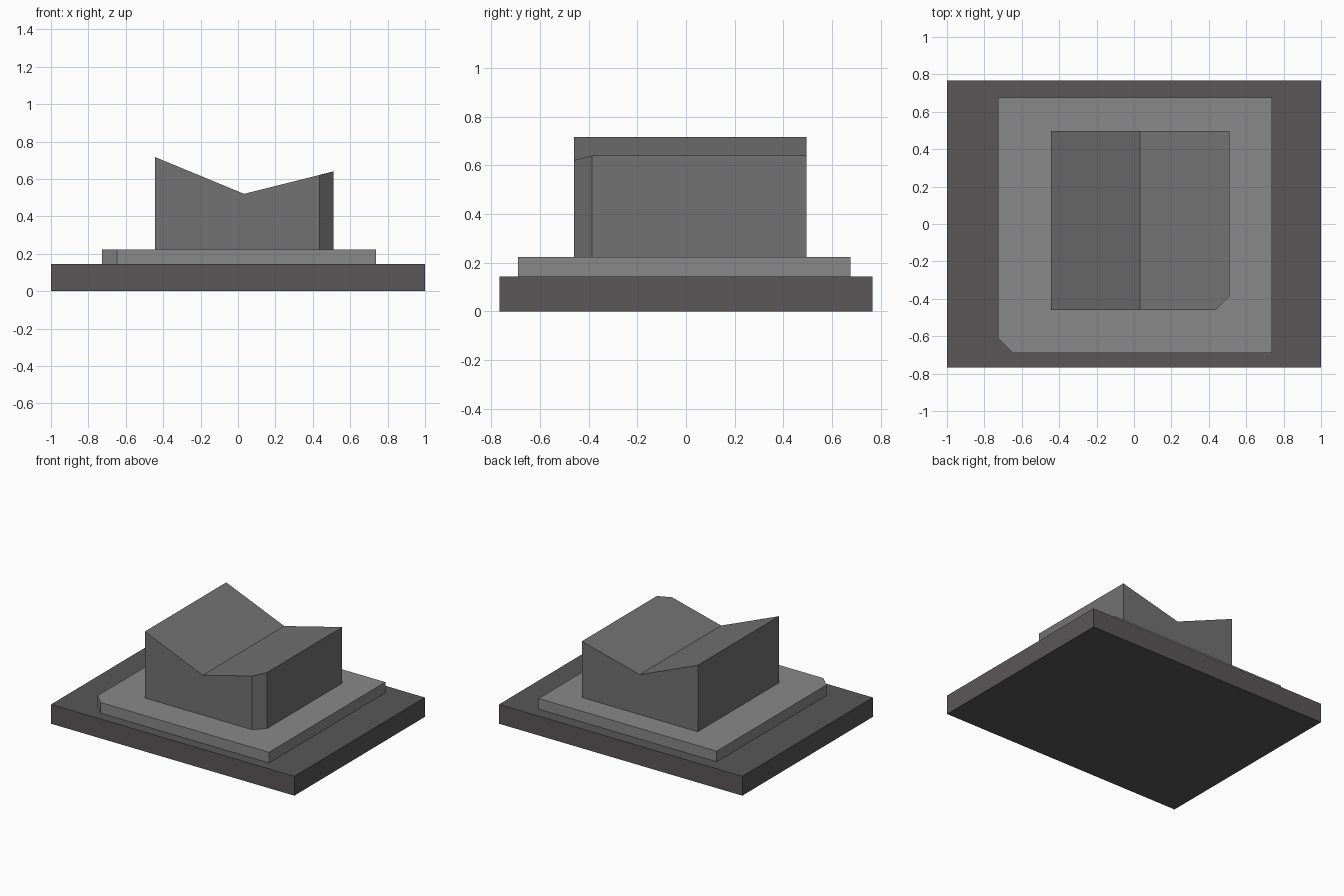
import bpy
import bmesh

if "Cube" in bpy.data.objects:
    bpy.data.objects.remove(bpy.data.objects["Cube"])


def make_part(name, outline, bottom, top, color, valley_x=None):
    """Extrude a plan outline from bottom up to the height top(x)."""
    bm = bmesh.new()
    base = bm.faces.new([bm.verts.new((x, y, bottom)) for x, y in outline])
    solid = bmesh.ops.extrude_face_region(bm, geom=[base], use_keep_orig=True)
    upper = [v for v in solid["geom"] if isinstance(v, bmesh.types.BMVert)]
    bmesh.ops.translate(bm, verts=upper, vec=(0, 0, 1))
    if valley_x is not None:
        bmesh.ops.bisect_plane(bm, geom=bm.verts[:] + bm.edges[:] + bm.faces[:],
                               plane_co=(valley_x, 0, 0), plane_no=(1, 0, 0))
    for v in bm.verts:
        if v.co.z > bottom + 0.5:
            v.co.z = top(v.co.x)
    bmesh.ops.recalc_face_normals(bm, faces=bm.faces)
    mesh = bpy.data.meshes.new(name)
    bm.to_mesh(mesh)
    bm.free()
    mat = bpy.data.materials.new(name + "_grey")
    mat.diffuse_color = (*color, 1)
    mat.use_nodes = True
    mat.node_tree.nodes["Principled BSDF"].inputs["Base Color"].default_value = mat.diffuse_color
    mesh.materials.append(mat)
    obj = bpy.data.objects.new(name, mesh)
    bpy.context.collection.objects.link(obj)
    return obj


BASE_TOP, PLINTH_TOP = 0.144, 0.223
VALLEY_X, VALLEY_Z = 0.033, 0.52


def roof(x):
    """Butterfly roof: steep left slope, gentle right slope."""
    slope = 0.197 / 0.477 if x < VALLEY_X else 0.12 / 0.477
    return VALLEY_Z + abs(x - VALLEY_X) * slope


# Ground slab
make_part("ground_slab", [(-1, -0.767), (1, -0.767), (1, 0.767), (-1, 0.767)],
          0, lambda x: BASE_TOP, (0.10, 0.095, 0.096))

# Plinth with a clipped front left corner
make_part("plinth", [(-0.647, -0.69), (0.738, -0.69), (0.738, 0.676),
                     (-0.726, 0.676), (-0.726, -0.612)],
          BASE_TOP, lambda x: PLINTH_TOP, (0.25, 0.25, 0.25))

# Building block with a clipped front right corner and valley roof
make_part("building", [(-0.444, -0.46), (0.437, -0.46), (0.51, -0.387),
                       (0.51, 0.496), (-0.444, 0.496)],
          PLINTH_TOP, roof, (0.17, 0.17, 0.17), VALLEY_X)
